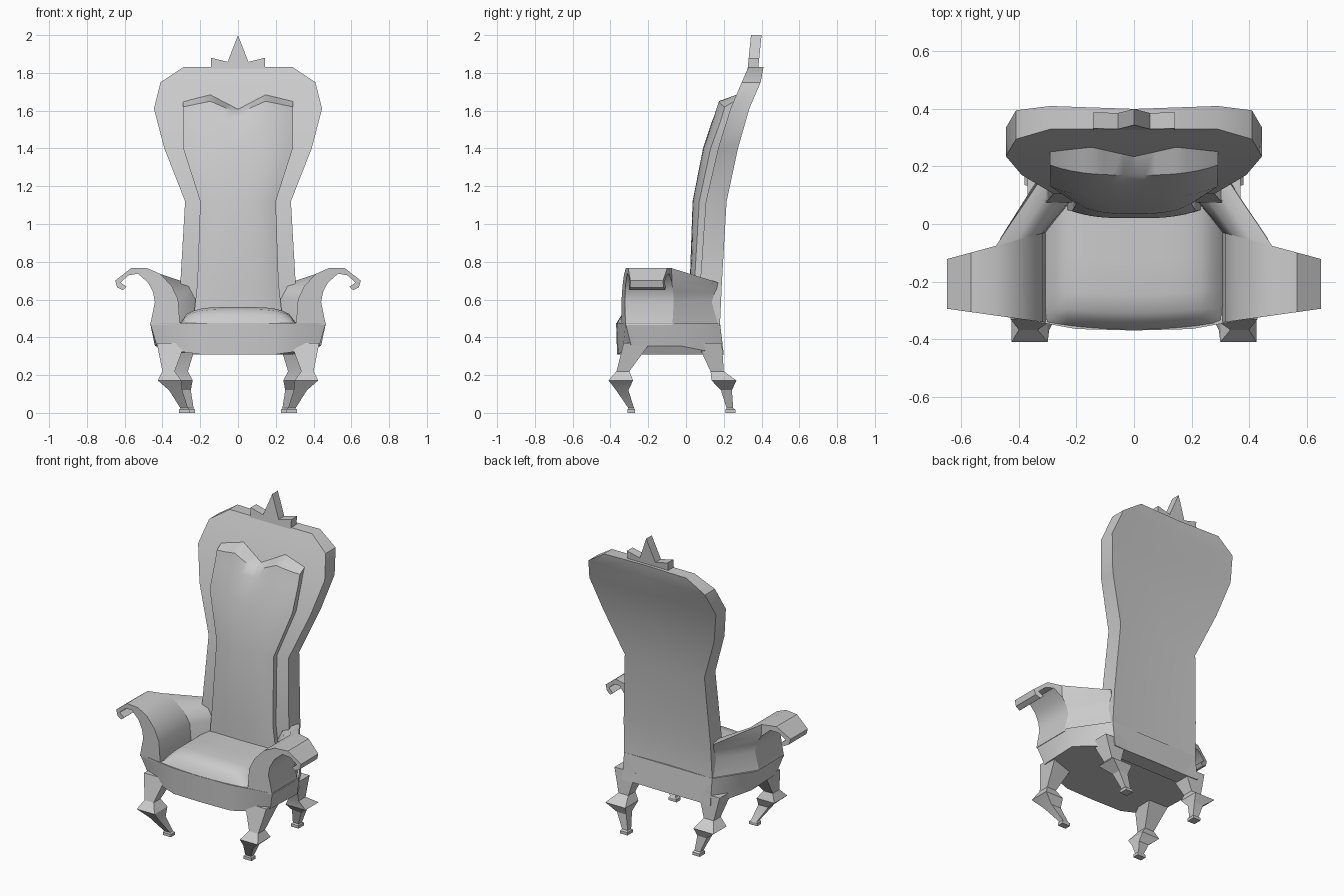
import bpy, bmesh, math

if "Cube" in bpy.data.objects:
    bpy.data.objects.remove(bpy.data.objects["Cube"])


def build(name, verts, faces, angle=38):
    me = bpy.data.meshes.new(name)
    me.from_pydata(verts, [], faces)
    bm = bmesh.new()
    bm.from_mesh(me)
    bmesh.ops.remove_doubles(bm, verts=bm.verts, dist=0.0005)
    bmesh.ops.recalc_face_normals(bm, faces=bm.faces)
    bm.to_mesh(me)
    bm.free()
    ob = bpy.data.objects.new(name, me)
    bpy.context.collection.objects.link(ob)
    bpy.ops.object.select_all(action='DESELECT')
    ob.select_set(True)
    bpy.context.view_layer.objects.active = ob
    bpy.ops.object.shade_smooth_by_angle(angle=math.radians(angle))
    return ob


def loft(name, rings, angle=38):
    """Skin closed rings of equal length and cap both ends."""
    n = len(rings[0])
    verts = [p for r in rings for p in r]
    faces = [(i * n + j, i * n + (j + 1) % n, (i + 1) * n + (j + 1) % n, (i + 1) * n + j)
             for i in range(len(rings) - 1) for j in range(n)]
    faces += [tuple(range(n)), tuple(range(len(verts) - n, len(verts)))]
    return build(name, verts, faces, angle)


def sheet(name, rows, angle=38):
    """Skin open rows into a grid, closed by a hidden back face."""
    n, m = len(rows[0]), len(rows)
    verts = [p for r in rows for p in r]
    faces = [(i * n + j, i * n + j + 1, (i + 1) * n + j + 1, (i + 1) * n + j)
             for i in range(m - 1) for j in range(n - 1)]
    return build(name, verts, faces, angle)


# Back frame: leaning slab, rows of (z, half width, front y, back y)
frame = [(.31, .31, .10, .20), (.47, .31, .08, .18), (.69, .305, .075, .19),
         (1.12, .28, .105, .215), (1.40, .39, .17, .275), (1.61, .445, .235, .335),
         (1.75, .41, .295, .395), (1.83, .29, .33, .41)]
loft("back_frame", [[(-w, f, z), (0, f, z), (w, f, z), (w, b, z), (0, b - .01, z), (-w, b, z)]
                    for z, w, f, b in frame])

# Pointed crest on top of the frame
half = [(.143, 1.78), (.143, 1.88), (.055, 1.858), (0, 2.0)]
outline = half + [(-x, z) for x, z in half[-2::-1]]
loft("crest", [[(x, y + .1 * (z - 1.88), z) for x, z in outline] for y in (.332, .388)], 20)

# Back cushion: rows of (z, half width, centre y, edge y, frame y)
pad = [(.50, .235, .02, .05, .11), (.69, .215, .02, .045, .10), (1.12, .20, .035, .07, .13),
       (1.40, .29, .09, .13, .19), (1.55, .292, .14, .185, .24)]
us = [i / 8 for i in range(-8, 9)]


def pad_row(zf, w, yc, ye, yf):
    row = [(u * w, yc + (ye - yc) * abs(u) ** 3, zf(abs(u))) for u in us]
    return [(-w, yf, zf(1))] + row + [(w, yf, zf(1))]


def heart(a):
    return 1.62 + .13 * a if a <= .5 else 1.685 - .06 * (a - .5)


rows = [pad_row(lambda a, z=z: z, w, c, e, f) for z, w, c, e, f in pad]
rows.append(pad_row(lambda a: heart(a) - .035, .292, .17, .205, .26))
rows.append(pad_row(heart, .292, .27, .265, .275))
sheet("back_cushion", rows)

# Seat body: bottom and top outlines, mirrored half plans
low = [(0, -.365, .31), (.2, -.36, .31), (.31, -.335, .325), (.43, -.29, .355),
       (.44, -.03, .355), (.31, .195, .31), (0, .2, .31)]
top = [(0, -.37, .475), (.2, -.365, .475), (.31, -.345, .475), (.465, -.32, .475),
       (.465, -.05, .475), (.31, .18, .475), (0, .18, .475)]
loft("seat_body", [h + [(-x, y, z) for x, y, z in h[-2:0:-1]] for h in (low, top)])

# Seat cushion: shallow dome rounded at the sides and front
rows = []
for v in (0, .02, .06, .12, .25, .5, .75, 1):
    row = []
    for u in us:
        x = .31 * u
        y0 = -.368 + .026 * u * u
        rise = max(0, 1 - u ** 4) ** .6 * (1 - (1 - min(1, v / .25)) ** 3)
        row.append((x, y0 + v * (.12 - y0), .472 + .088 * rise))
    rows.append(row)
sheet("seat_cushion", rows)

# Arms: scroll profile (x, z), inner side up, round the curl and down outside
arm = [(.307, .465), (.317, .60), (.35, .67), (.41, .735), (.48, .766), (.566, .766),
       (.65, .70), (.64, .665), (.61, .65), (.59, .667), (.622, .69), (.58, .728),
       (.53, .737), (.476, .69), (.45, .64), (.44, .587), (.465, .465)]
wing = arm[:5] + arm[-4:]


def front_y(x):
    return -.342 + .14 * (x - .31)


def rear_y(x):
    return -.03 - .27 * (x - .31)


def tail(x, z):
    t = max(0, min(1, (x - .31) / .16))
    return (.215 + .1 * t, .08 + .09 * t, min(z, .69))


for side, s in (("left", -1), ("right", 1)):
    loft(side + "_arm", [[(s * x, f(x), z) for x, z in arm] for f in (front_y, rear_y)])
    ends = [[(x, rear_y(x), z) for x, z in wing], [tail(x, z) for x, z in wing]]
    loft(side + "_arm_wing", [[(s * x, y, z) for x, y, z in r] for r in ends])

# Legs: square sections (z, x min, x max, y min, y max)
front = [(.37, .28, .43, -.33, -.19), (.22, .335, .40, -.368, -.30), (.172, .30, .425, -.41, -.28),
         (.12, .295, .365, -.37, -.305), (.025, .265, .305, -.305, -.275),
         (.018, .255, .312, -.31, -.27), (0, .255, .312, -.31, -.27)]
rear = [(.37, .22, .37, .06, .19), (.22, .265, .335, .13, .20), (.172, .24, .38, .135, .267),
        (.12, .25, .315, .185, .243), (.025, .235, .275, .215, .25),
        (.018, .228, .28, .208, .262), (0, .228, .28, .208, .262)]
for name, secs in (("front", front), ("rear", rear)):
    for side, s in (("left", -1), ("right", 1)):
        loft(f"{name}_{side}_leg", [[(s * a, c, z), (s * b, c, z), (s * b, d, z), (s * a, d, z)]
                                    for z, a, b, c, d in secs], 20)
